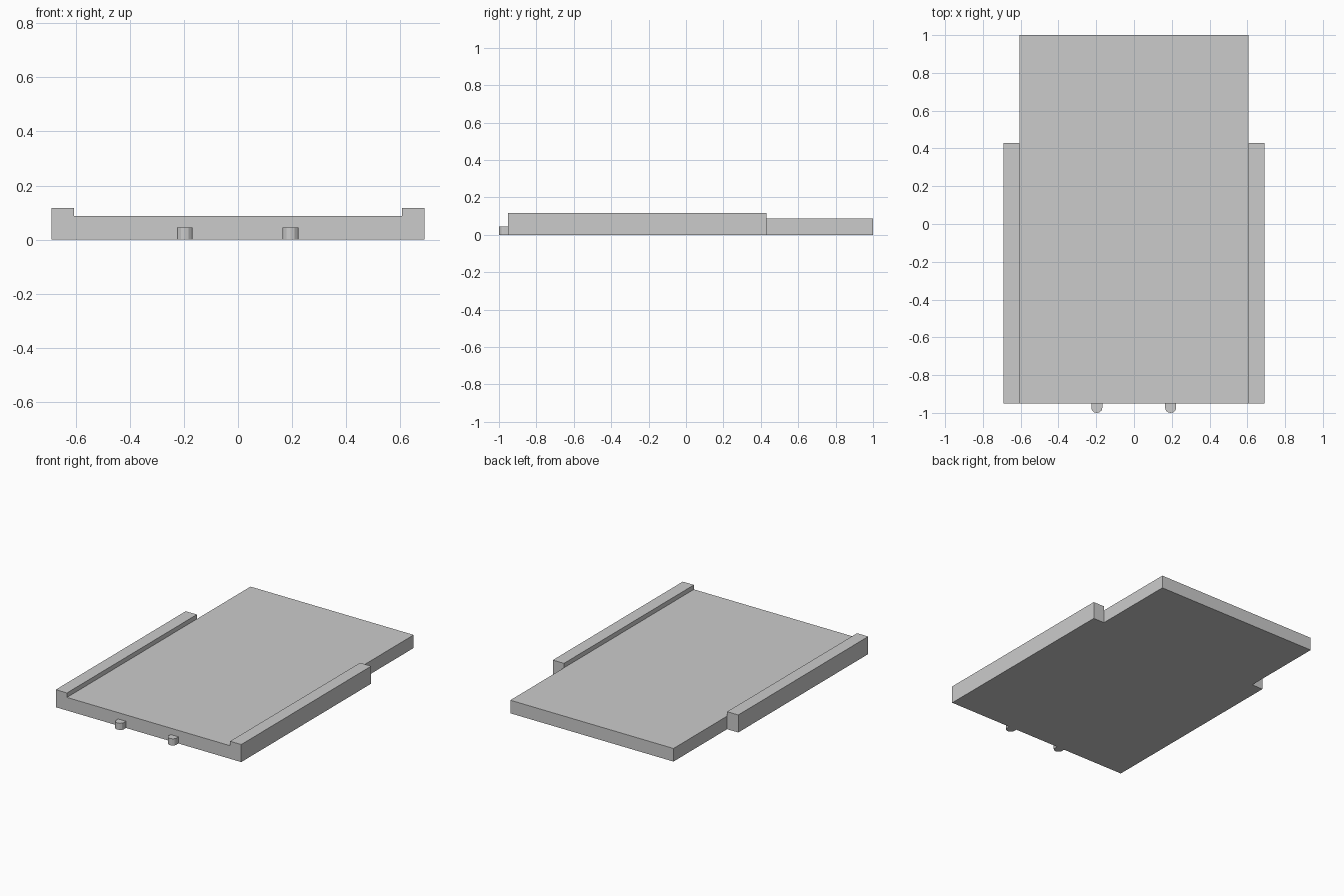
import bpy, bmesh, math
from mathutils import Vector

if "Cube" in bpy.data.objects:
    bpy.data.objects.remove(bpy.data.objects["Cube"])


def extrude_profile(name, points, offset):
    """Solid made by sweeping a closed 3D outline along an offset."""
    bm = bmesh.new()
    face = bm.faces.new([bm.verts.new(p) for p in points])
    swept = bmesh.ops.extrude_face_region(bm, geom=[face])
    verts = [v for v in swept["geom"] if isinstance(v, bmesh.types.BMVert)]
    bmesh.ops.translate(bm, verts=verts, vec=Vector(offset))
    bmesh.ops.recalc_face_normals(bm, faces=bm.faces)
    mesh = bpy.data.meshes.new(name)
    bm.to_mesh(mesh)
    bm.free()
    obj = bpy.data.objects.new(name, mesh)
    bpy.context.collection.objects.link(obj)
    return obj


FRONT, STEP, BACK = -0.951, 0.43, 1.0
OUTER, INNER = 0.69, 0.607
RAIL_TOP, FLOOR = 0.118, 0.088

# Main tray: shallow channel with a raised rail on each side
half = [(OUTER, 0), (OUTER, RAIL_TOP), (INNER, RAIL_TOP), (INNER, FLOOR)]
section = half + [(-x, z) for x, z in reversed(half)]
extrude_profile("tray", [(x, FRONT, z) for x, z in section], (0, STEP - FRONT, 0))

# Narrower tongue continuing the floor at the back
tongue = [(-INNER, 0), (INNER, 0), (INNER, FLOOR), (-INNER, FLOOR)]
extrude_profile("tongue", [(x, STEP, z) for x, z in tongue], (0, BACK - STEP, 0))

# Two small round-nosed pegs on the front edge
R = 0.029
for side, cx in (("left", -0.197), ("right", 0.194)):
    outline = [(cx + R, FRONT, 0), (cx - R, FRONT, 0)]
    for i in range(7):
        a = math.pi * (1 + i / 6)
        outline.append((cx + R * math.cos(a), -0.975 + 0.025 * math.sin(a), 0))
    extrude_profile(side + "_peg", outline, (0, 0, 0.045))
